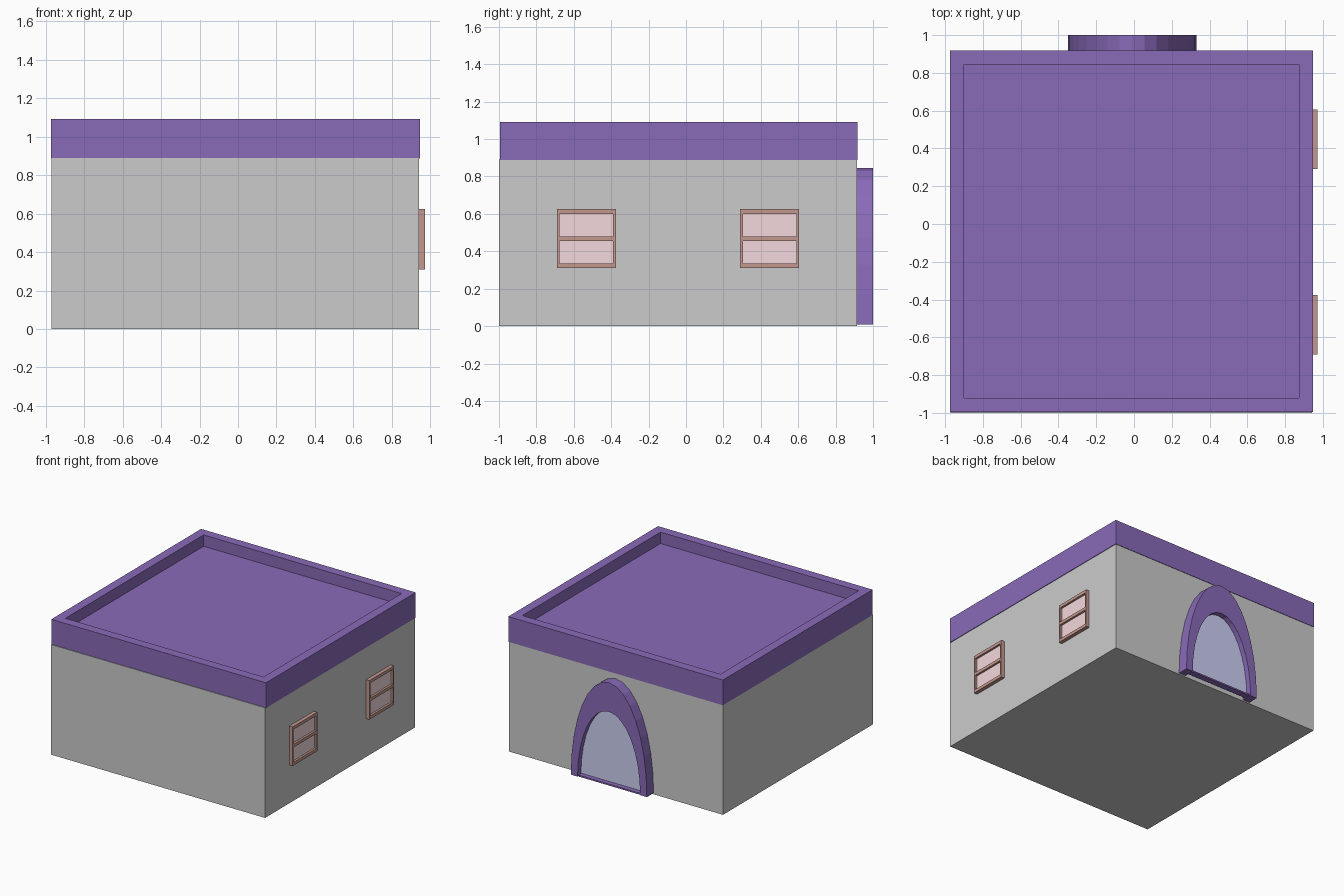
import bpy, bmesh, math

if "Cube" in bpy.data.objects:
    bpy.data.objects.remove(bpy.data.objects["Cube"])


def material(name, rgb):
    m = bpy.data.materials.new(name)
    m.diffuse_color = (*rgb, 1)
    m.use_nodes = True
    m.node_tree.nodes["Principled BSDF"].inputs["Base Color"].default_value = m.diffuse_color
    return m


purple = material("purple", (0.25, 0.145, 0.48))
brown = material("brown", (0.54, 0.31, 0.27))
pink = material("pink", (0.91, 0.69, 0.72))
blue = material("blue", (0.61, 0.63, 0.90))


def add_object(name, bm, mat=None):
    bmesh.ops.recalc_face_normals(bm, faces=bm.faces[:])
    me = bpy.data.meshes.new(name)
    bm.to_mesh(me)
    bm.free()
    if mat:
        me.materials.append(mat)
    ob = bpy.data.objects.new(name, me)
    bpy.context.collection.objects.link(ob)
    return ob


def add_box(bm, x, y, z):
    verts = bmesh.ops.create_cube(bm, size=1)["verts"]
    for v in verts:
        v.co = [(a + b) / 2 + c * (b - a) for (a, b), c in zip((x, y, z), v.co)]


def boxes(name, items, mat=None):
    bm = bmesh.new()
    for item in items:
        add_box(bm, *item)
    return add_object(name, bm, mat)


def prism(name, outline, y0, y1, mat):
    # extrude an x/z outline along y
    bm = bmesh.new()
    face = bm.faces.new([bm.verts.new((x, y0, z)) for x, z in outline])
    ext = bmesh.ops.extrude_face_region(bm, geom=[face])
    for g in ext["geom"]:
        if isinstance(g, bmesh.types.BMVert):
            g.co.y = y1
    if face.is_valid is False or len(bm.faces) < len(outline) + 2:
        bm.faces.new([v for v in bm.verts if v.co.y == y0])
    return add_object(name, bm, mat)


def arch(cx, half_width, base, height, n=16):
    return [(cx + half_width * math.cos(math.pi * i / n),
             base + height * math.sin(math.pi * i / n)) for i in range(n + 1)]


# Walls
boxes("walls", [((-0.971, 0.942), (-1.0, 0.914), (0, 0.89))])

# Flat roof with a raised parapet
bm = bmesh.new()
add_box(bm, (-0.973, 0.947), (-0.995, 0.918), (0.888, 1.092))
bm.normal_update()
top = max(bm.faces, key=lambda f: f.calc_center_median().z)
bmesh.ops.inset_region(bm, faces=[top], thickness=0.105)
ext = bmesh.ops.extrude_discrete_faces(bm, faces=[top])
for v in ext["faces"][0].verts:
    v.co.z = 1.0
add_object("roof", bm, purple)

# Two framed windows on the right wall
for side, y0 in (("front", -0.69), ("back", 0.29)):
    y1, z0, z1 = y0 + 0.315, 0.31, 0.625
    x = (0.935, 0.972)
    bars = [(x, (y0, y0 + 0.014), (z0, z1)), (x, (y1 - 0.014, y1), (z0, z1))]
    inner = (y0 + 0.014, y1 - 0.014)
    bars += [(x, inner, (z0, z0 + 0.025)), (x, inner, (z1 - 0.025, z1)),
             (x, inner, (0.455, 0.48))]
    boxes(side + "_window_frame", bars, brown)
    boxes(side + "_window_pane",
          [((0.938, 0.955), inner, (z0 + 0.01, z1 - 0.01))], pink)

# Arched door surround on the back wall
outer = arch(-0.01, 0.34, 0.01, 0.835)
opening = arch(-0.01, 0.28, 0.01, 0.60)
bm = bmesh.new()
rings = [[bm.verts.new((x, y, z)) for x, z in line]
         for y, line in ((1.0, outer), (1.0, opening), (0.912, opening), (0.912, outer))]
for i in range(4):
    a, b = rings[i], rings[(i + 1) % 4]
    for j in range(len(a) - 1):
        bm.faces.new((a[j], a[j + 1], b[j + 1], b[j]))
for end in (0, -1):
    bm.faces.new([r[end] for r in rings])
add_object("door_surround", bm, purple)

# Door leaf and sill
prism("door", arch(-0.01, 0.281, 0.012, 0.60), 0.945, 0.957, blue)
boxes("door_sill", [((-0.285, 0.265), (0.945, 0.995), (0.01, 0.022))], purple)
